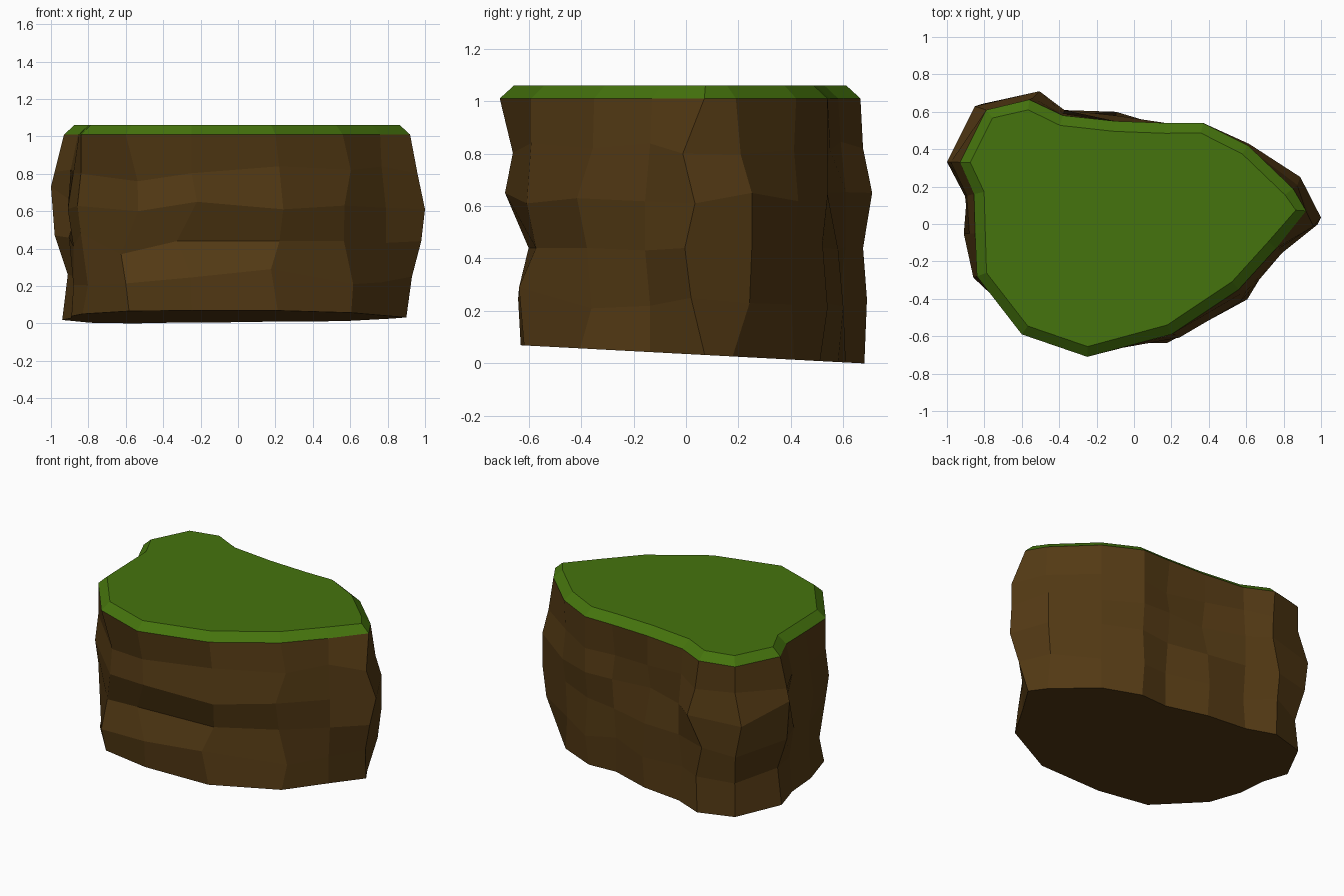
import bpy, bmesh, random
from mathutils import Vector

if "Cube" in bpy.data.objects:
    bpy.data.objects.remove(bpy.data.objects["Cube"])

random.seed(4)

# Cliff columns, counter-clockwise: rim x, y, then outward bulge at each lower level
COLUMNS = [
    (.92, .07, .03, .08, .06, .01, -.02),
    (.85, .19, .03, .05, .05, .02, -.02),
    (.61, .42, -.01, .01, -.01, -.02, -.01),
    (.37, .54, .00, .00, -.02, .00, -.03),
    (.17, .54, -.03, .00, -.02, -.04, -.04),
    (-.10, .55, .00, -.03, .03, .05, .03),
    (-.38, .58, .01, .03, .03, .00, .03),
    (-.56, .665, .01, .045, .01, .025, .015),
    (-.79, .61, .00, .05, .04, -.02, .00),
    (-.93, .33, .04, .07, .05, -.02, .01),
    (-.855, .16, .04, .00, .05, .02, .04),
    (-.85, -.05, .03, .06, .03, .03, .04),
    (-.84, -.28, .00, .02, .00, -.04, -.01),
    (-.60, -.59, -.04, -.01, -.06, .00, -.03),
    (-.25, -.71, -.05, -.02, -.10, -.07, -.08),
    (.20, -.59, .00, .03, -.02, .04, .03),
    (.56, -.35, .02, .06, .01, .04, .07),
    (.76, -.13, .01, .04, .04, .01, .01),
]
# Irregular sideways and vertical nudges: (column, level) -> dx, dy, dz
NUDGE = {
    (0, 0): (.01, -.08, -.02), (0, 1): (0, -.03, -.02), (0, 2): (0, -.07, 0),
    (0, 3): (0, -.05, .02), (1, 1): (0, .03, .02), (1, 2): (0, .03, 0), (1, 3): (0, .04, 0),
    (7, 0): (.02, 0, 0), (7, 1): (.05, 0, .02), (7, 2): (-.03, 0, 0), (8, 1): (-.03, -.02, 0),
    (9, 0): (-.01, 0, -.01), (9, 1): (0, 0, .10), (9, 2): (0, 0, .03), (9, 3): (0, 0, .03),
    (12, 2): (0, 0, .04), (13, 0): (.04, -.01, -.06), (13, 1): (.06, -.01, -.03),
    (13, 2): (-.06, .05, -.07), (14, 2): (-.08, .01, 0), (14, 1): (.03, 0, .02),
    (15, 0): (.02, 0, .02), (15, 1): (.03, .01, -.02), (15, 2): (.03, 0, 0),
    (15, 3): (-.04, -.01, .06), (16, 0): (.03, .01, 0), (16, 1): (-.03, -.02, 0),
    (16, 2): (0, -.02, 0), (16, 3): (.03, .02, -.02),
}
LEVELS = [.82, .63, .44, .23]
RIM_Z, TOP_Z = 1.01, 1.06
N = len(COLUMNS)
rim = [Vector((c[0], c[1], RIM_Z)) for c in COLUMNS]


def outward(i):
    a = (rim[i] - rim[i - 1]).normalized()
    b = (rim[(i + 1) % N] - rim[i]).normalized()
    t = (a + b).normalized()
    return Vector((t.y, -t.x, 0))


normals = [outward(i) for i in range(N)]


def build(name, rings, color, cap_last):
    """Skin a stack of rings (top to bottom) and cap the last or first one."""
    bm = bmesh.new()
    loops = [[bm.verts.new(p) for p in ring] for ring in rings]
    for up, low in zip(loops, loops[1:]):
        for i in range(N):
            j = (i + 1) % N
            bm.faces.new((up[i], low[i], low[j], up[j]))
    bm.faces.new(list(reversed(loops[-1])) if cap_last else loops[0])
    mesh = bpy.data.meshes.new(name)
    bm.to_mesh(mesh)
    bm.free()
    mat = bpy.data.materials.new(name + "_color")
    mat.diffuse_color = color
    mat.use_nodes = True
    mat.node_tree.nodes["Principled BSDF"].inputs["Base Color"].default_value = mat.diffuse_color
    mesh.materials.append(mat)
    obj = bpy.data.objects.new(name, mesh)
    bpy.context.collection.objects.link(obj)
    return obj


# Rocky soil sides with a slightly tilted flat base
soil = [rim]
for k, z in enumerate(LEVELS):
    ring = []
    for i, p in enumerate(rim):
        shift = NUDGE.get((i, k), (0, 0, random.uniform(-.03, .03)))
        ring.append(Vector((p.x, p.y, z)) + normals[i] * COLUMNS[i][2 + k] + Vector(shift))
    soil.append(ring)
base = [p + normals[i] * COLUMNS[i][6] for i, p in enumerate(rim)]
for p in base:
    p.z = .036 - .053 * p.y
soil.append(base)
build("soil_cliff", soil, (.088, .042, .007, 1), True)

# Grass cap with a bevelled rim
inner = [p - normals[i] * .055 + Vector((0, 0, TOP_Z - RIM_Z)) for i, p in enumerate(rim)]
build("grass_cap", [inner, rim], (.06, .175, .004, 1), False)
